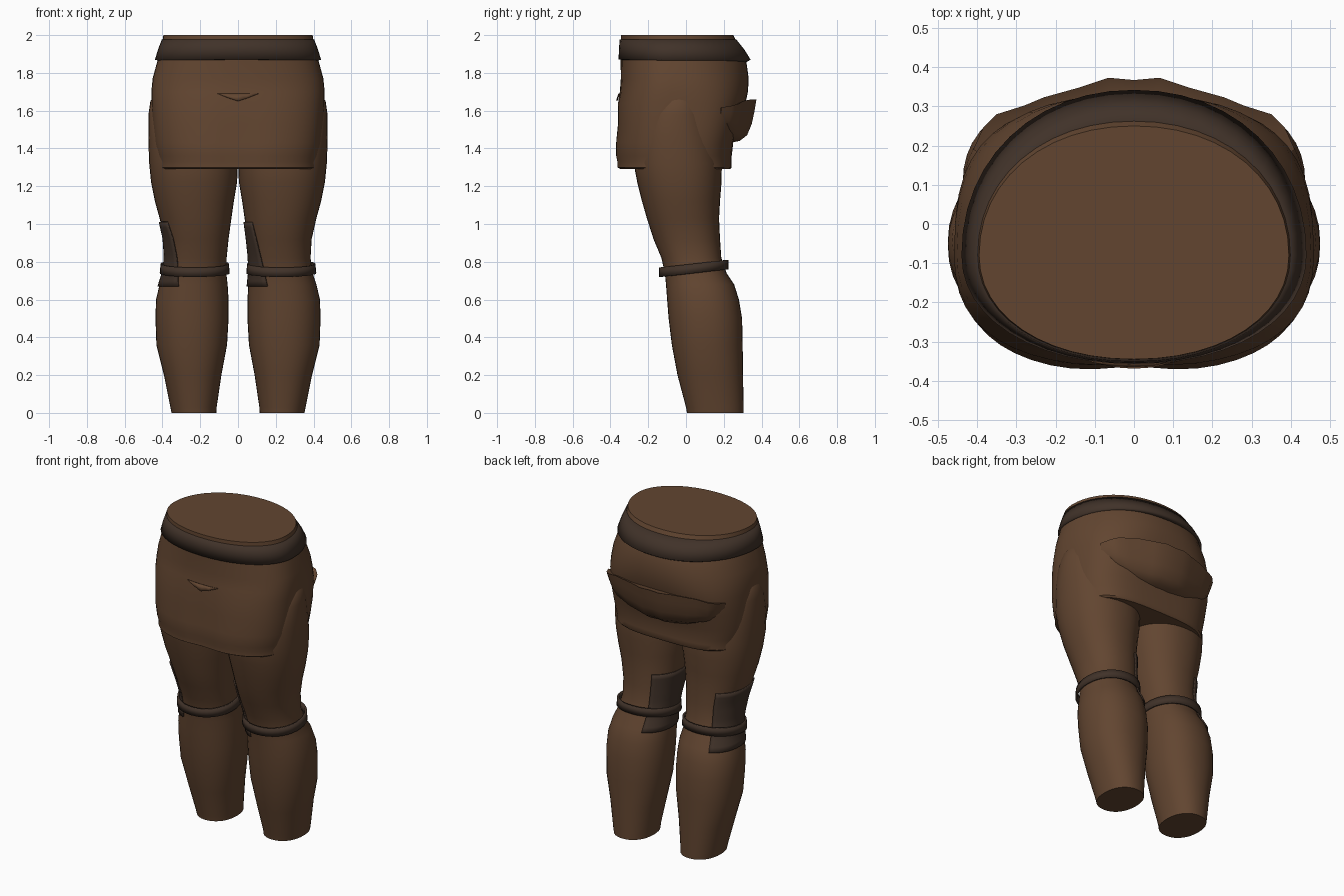
import bpy, bmesh, math


def material(name, rgb):
    m = bpy.data.materials.new(name)
    m.diffuse_color = (*rgb, 1)
    return m


BROWN = material("brown_cloth", (0.122, 0.060, 0.030))
DARK = material("dark_leather", (0.052, 0.032, 0.022))


def point(sec, t, off=0.0):
    """Point on a cross-section: z, centre x, half width, front y, back y, widest y, front power, back power, dent."""
    z, cx, hx, yf, yb, yc, nf, nb, dent = sec
    c, s = math.cos(t), math.sin(t)
    n = nb if s > 0 else nf
    depth = (yb - yc if s > 0 else yc - yf) + off
    x = (hx + off) * math.copysign(abs(c) ** (2 / n), c)
    y = yc + depth * math.copysign(abs(s) ** (2 / n), s)
    if s < 0:
        y += dent * math.exp(-(x / 0.1) ** 2)
    return (cx + x, y, z)


def make(name, rings, mat, closed=True, caps=False, solid=0.0):
    """Skin a surface over rings of points."""
    bm = bmesh.new()
    rows = [[bm.verts.new(p) for p in r] for r in rings]
    n = len(rows[0])
    for a, b in zip(rows, rows[1:]):
        for i in range(n if closed else n - 1):
            j = (i + 1) % n
            bm.faces.new((a[i], a[j], b[j], b[i]))
    if caps:
        bm.faces.new(rows[0][::-1])
        bm.faces.new(rows[-1])
    bmesh.ops.recalc_face_normals(bm, faces=bm.faces)
    me = bpy.data.meshes.new(name)
    bm.to_mesh(me)
    bm.free()
    me.materials.append(mat)
    ob = bpy.data.objects.new(name, me)
    bpy.context.collection.objects.link(ob)
    if solid:
        mod = ob.modifiers.new("thickness", "SOLIDIFY")
        mod.thickness = solid
        mod.offset = -1
    bpy.ops.object.select_all(action='DESELECT')
    ob.select_set(True)
    bpy.context.view_layer.objects.active = ob
    bpy.ops.object.shade_smooth_by_angle(angle=math.radians(40))
    return ob


def circle(n=36):
    return [2 * math.pi * i / n for i in range(n)]


def lerp(a, b, f):
    return tuple(p + (q - p) * f for p, q in zip(a, b))


# Hips with the short skirt-like hem
hips = [
    # z, half width, front, back, front power, back power, dent
    (1.29, 0.415, -0.355, 0.235, 2.6, 3.4, 0.015),
    (1.30, 0.425, -0.372, 0.242, 2.6, 3.4, 0.015),
    (1.33, 0.425, -0.372, 0.242, 2.6, 3.4, 0.015),
    (1.36, 0.434, -0.378, 0.242, 2.6, 3.4, 0.015),
    (1.43, 0.446, -0.378, 0.25, 2.6, 3.4, 0.015),
    (1.53, 0.453, -0.366, 0.28, 2.6, 3.3, 0.01),
    (1.64, 0.458, -0.364, 0.315, 2.5, 2.9, 0.005),
    (1.70, 0.459, -0.35, 0.328, 2.4, 2.6, 0),
    (1.77, 0.452, -0.345, 0.332, 2.3, 2.4, 0),
    (1.87, 0.425, -0.346, 0.318, 2.2, 2.2, 0),
    (1.95, 0.403, -0.346, 0.275, 2.1, 2.1, 0),
    (2.00, 0.395, -0.345, 0.25, 2.1, 2.1, 0),
]
make("hips", [[point((z, 0, w, f, b, -0.08, nf, nb, d), t) for t in circle(48)]
              for z, w, f, b, nf, nb, d in hips], BROWN, caps=True)

# Flared waist belt
belt = [(1.87, 0.440, -0.357, 0.342), (1.925, 0.423, -0.355, 0.308), (1.978, 0.403, -0.351, 0.265)]
make("waist_belt", [[point((z, 0, w, f, b, -0.08, 2.1, 2.1, 0), t) for t in circle(48)]
                    for z, w, f, b in belt], DARK, solid=0.025)

# Seat roll hanging across the back: a profile swept along the seat
path = [(0.41, 0.19), (0.385, 0.245), (0.35, 0.28), (0.28, 0.302), (0.23, 0.323),
        (0.14, 0.348), (0.065, 0.373), (0, 0.367)]
path += [(-x, y) for x, y in path[-2::-1]]
profile = [(0.12, 1.65), (0.035, 1.645), (0, 1.66), (0.01, 1.60), (0.025, 1.53),
           (0.05, 1.47), (0.09, 1.44), (0.14, 1.43)]
seat = []
for x, y in path:
    k = 1 - 0.5 * (abs(x) / 0.41) ** 4
    lx, ly = x, y + 0.08
    r = math.hypot(lx, ly)
    seat.append([(x - lx / r * d, y - ly / r * d, 1.575 + (z - 1.575) * k) for d, z in profile])
make("seat_roll", seat, BROWN, caps=True)

# Small open fold at the front
fold = [[(-0.11, -0.352, 1.692), (-0.05, -0.357, 1.690), (0, -0.358, 1.690),
         (0.05, -0.357, 1.690), (0.11, -0.352, 1.692)],
        [(-0.105, -0.352, 1.689), (-0.045, -0.366, 1.666), (0, -0.369, 1.652),
         (0.045, -0.366, 1.666), (0.105, -0.352, 1.689)]]
make("front_fold", fold, BROWN, closed=False, solid=0.006)

# Leg outline: z, inner x, outer x, front y, back y
LEG = [
    (0.00, 0.115, 0.352, 0.005, 0.305), (0.03, 0.113, 0.358, 0.00, 0.305),
    (0.20, 0.088, 0.392, -0.045, 0.302), (0.36, 0.058, 0.432, -0.075, 0.30),
    (0.50, 0.05, 0.437, -0.092, 0.297), (0.60, 0.05, 0.434, -0.10, 0.28),
    (0.68, 0.055, 0.415, -0.106, 0.255), (0.74, 0.062, 0.395, -0.112, 0.215),
    (0.82, 0.06, 0.384, -0.13, 0.187), (0.92, 0.05, 0.39, -0.172, 0.18),
    (1.03, 0.035, 0.415, -0.207, 0.175), (1.12, 0.022, 0.44, -0.233, 0.18),
    (1.22, 0.005, 0.46, -0.258, 0.188), (1.32, 0.0, 0.47, -0.277, 0.19),
    (1.45, 0.0, 0.475, -0.27, 0.17), (1.58, 0.04, 0.474, -0.23, 0.13),
    (1.65, 0.08, 0.464, -0.17, 0.09), (1.68, 0.13, 0.44, -0.13, 0.05),
]


def leg_section(row, side):
    z, i, o, f, b = row
    return (z, side * (i + o) / 2, (o - i) / 2, f, b, (f + b) / 2, 2.2, 2.2, 0)


def leg_at(z, side):
    for a, b in zip(LEG, LEG[1:]):
        if a[0] <= z <= b[0]:
            return leg_section(lerp(a, b, (z - a[0]) / (b[0] - a[0])), side)


for side, label in ((1, "right"), (-1, "left")):
    make(label + "_leg", [[point(leg_section(r, side), t) for t in circle()] for r in LEG],
         BROWN, caps=True)

    # Loose strap below the knee, higher at the back
    strap = []
    for h in (-0.025, 0.025):
        ring = [point((0, side * 0.229, 0.183 - h * 0.1, -0.143, 0.225, 0.041, 2.1, 2.1, 0), t)
                for t in circle()]
        strap.append([(x, y, 0.765 + h + (y - 0.041) * 0.11) for x, y, z in ring])
    make(label + "_knee_strap", strap, DARK, solid=0.012)

    # Patch wrapped around the same side of each knee
    patch = []
    for k in range(13):
        f = k / 12
        sec = leg_at(0.67 + 0.34 * f, side)
        a, b = math.radians(118), math.radians(247 - 27 * f)
        patch.append([point(sec, a + (b - a) * i / 14, 0.009) for i in range(15)])
    make(label + "_knee_patch", patch, DARK, closed=False, solid=0.008)
